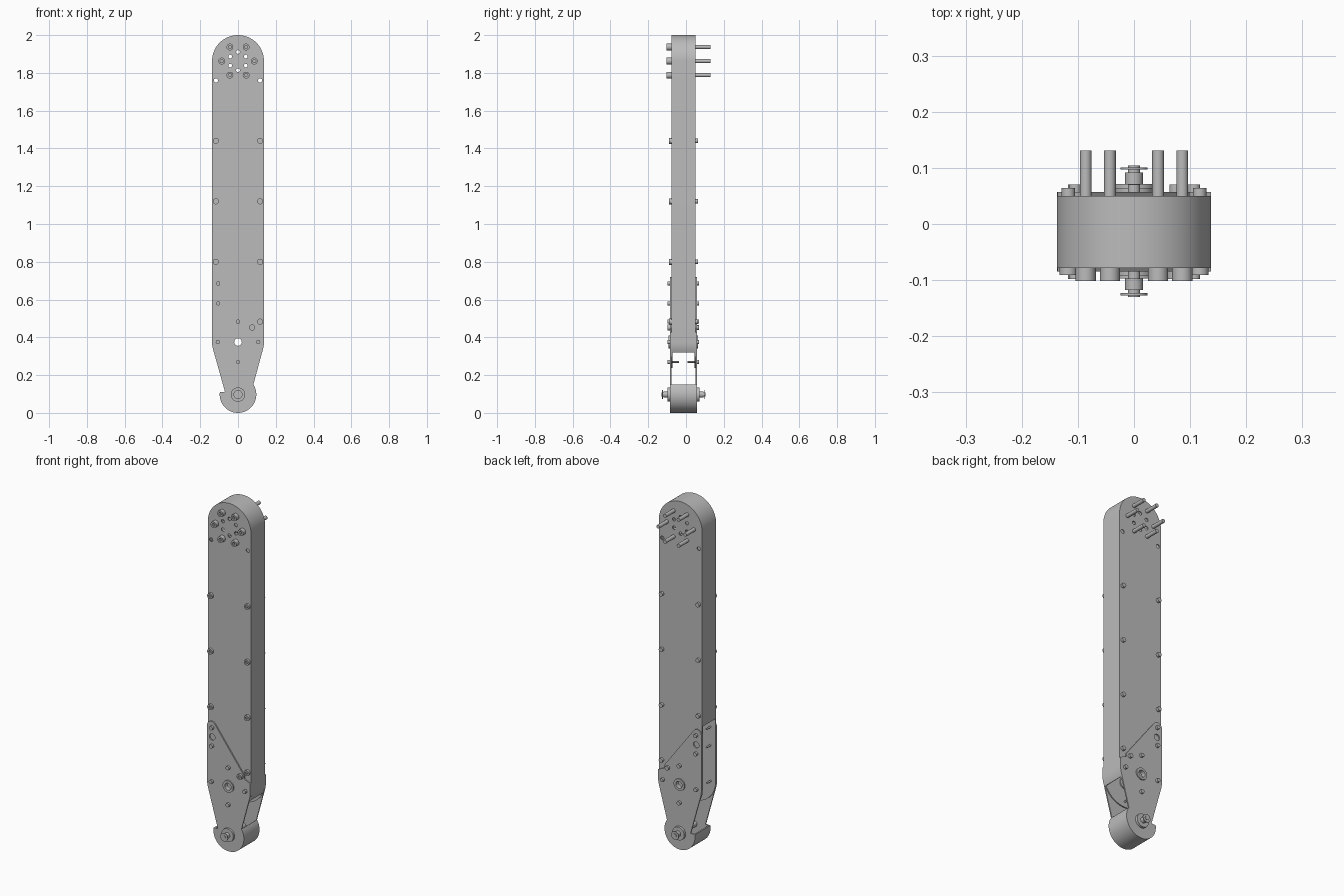
import bpy, bmesh
from math import sin, cos, pi, radians, sqrt
from mathutils import Matrix

if "Cube" in bpy.data.objects:
    bpy.data.objects.remove(bpy.data.objects["Cube"], do_unlink=True)

metal = bpy.data.materials.new("grey_metal")
GREY = (0.5, 0.5, 0.5, 1.0)
metal.diffuse_color = GREY
metal.use_nodes = True
metal.node_tree.nodes["Principled BSDF"].inputs["Base Color"].default_value = GREY


def arc(cx, cz, r, a0, a1, n=24):
    """Points along an arc, angles in degrees."""
    return [(cx + r * cos(radians(a0 + (a1 - a0) * i / n)),
             cz + r * sin(radians(a0 + (a1 - a0) * i / n))) for i in range(n + 1)]


def circle(x, z, r, n=24):
    return arc(x, z, r, 0, 360, n)[:-1]


def slab(outline, y0, y1, holes=()):
    """Mesh of an x-z outline with holes, extruded from y0 to y1."""
    curve = bpy.data.curves.new("tmp", 'CURVE')
    curve.dimensions, curve.fill_mode = '2D', 'BOTH'
    curve.extrude = (y1 - y0) / 2
    for pts in (outline, *holes):
        spline = curve.splines.new('POLY')
        spline.points.add(len(pts) - 1)
        for p, (x, z) in zip(spline.points, pts):
            p.co = (x, z, 0, 1)
        spline.use_cyclic_u = True
    tmp = bpy.data.objects.new("tmp", curve)
    bpy.context.collection.objects.link(tmp)
    bpy.context.view_layer.update()
    mesh = bpy.data.meshes.new_from_object(tmp)
    bpy.data.objects.remove(tmp, do_unlink=True)
    bpy.data.curves.remove(curve)
    mesh.transform(Matrix.Translation((0, (y0 + y1) / 2, 0)) @ Matrix.Rotation(pi / 2, 4, 'X'))
    return mesh


def part(name, *slabs):
    """Join slabs into one smooth-shaded object with sharp edges."""
    bm = bmesh.new()
    for args in slabs:
        piece = slab(*args)
        sub = bmesh.new()
        sub.from_mesh(piece)
        bmesh.ops.remove_doubles(sub, verts=sub.verts, dist=1e-6)
        bmesh.ops.recalc_face_normals(sub, faces=sub.faces)
        sub.to_mesh(piece)
        sub.free()
        bm.from_mesh(piece)
        bpy.data.meshes.remove(piece)
    mesh = bpy.data.meshes.new(name)
    bm.to_mesh(mesh)
    bm.free()
    mesh.materials.clear()
    mesh.materials.append(metal)
    for p in mesh.polygons:
        p.material_index = 0
    mesh.shade_smooth()
    mesh.set_sharp_from_angle(angle=radians(35))
    obj = bpy.data.objects.new(name, mesh)
    bpy.context.collection.objects.link(obj)
    return obj


R, TOP, PIVOT = 0.1375, 1.8625, 0.375     # arm half width, end arc centres
FRONT, BACK = -0.078, 0.050               # outer faces of the hollow arm
AXLE, RB = 0.097, 0.097                   # bottom guard centre and radius
T = 0.006                                 # sheet thickness

# Arm faces: rounded at both ends, with the top hole pattern and pivot hole
stadium = arc(0, TOP, R, 0, 180, 40) + arc(0, PIVOT, R, 180, 360, 40)
holes = [circle(0.048 * cos(radians(a)), TOP + 0.048 * sin(radians(a)), 0.010, 16)
         for a in range(30, 390, 60)]
holes += [circle(s * 0.117, 1.76, 0.011, 16) for s in (-1, 1)]
holes += [circle(0, PIVOT, 0.022)]
part("arm_front_face", (stadium, FRONT, FRONT + T, holes))
part("arm_back_face", (stadium, BACK - T, BACK, holes))

# Rim wall: open at the lower end, ending higher on the -x side
ri = R - T
rim = (arc(0, PIVOT, R, -24, 0, 6) + arc(0, TOP, R, 0, 180, 40) + [(-R, 0.74), (-ri, 0.74)]
       + arc(0, TOP, ri, 180, 0, 40) + arc(0, PIVOT, ri, 0, -24, 6))
part("arm_rim_wall", (rim, FRONT + T, BACK - T))

# Lower side plates: slanted top, tapered neck, hooked round foot
plate = (arc(-0.110, 0.692, 0.0275, 180, 35, 8) + arc(0.075, 0.452, 0.024, 35, -20, 6)
         + [(R, 0.425)] + arc(0, PIVOT, R, 0, -16, 4)
         + arc(0, AXLE, RB, 33, -188, 48) + [(-0.069, 0.112)]
         + arc(0, PIVOT, R, 196, 180, 4))
plate_holes = [circle(0, PIVOT, 0.022), circle(-0.105, 0.63, 0.018)]
part("front_lower_plate", (plate, FRONT - 0.007, FRONT, plate_holes))
part("back_lower_plate", (plate, BACK, BACK + 0.007, plate_holes))

# Curved guard between the plates at the foot
guard = arc(0, AXLE, RB, 33, -188, 48) + arc(0, AXLE, RB - 0.010, -188, 33, 48)
part("foot_guard", (guard, FRONT, BACK))


def socket_head(x, z, r, y0, y1):
    """Screw head facing -y with a hexagonal socket."""
    mid = y0 + (y1 - y0) * 0.6
    return [(circle(x, z, r), mid, y1),
            (circle(x, z, r), y0, mid, [circle(x, z, r * 0.5, 6)])]


# Six long mounting screws through the top
for i in range(6):
    x, z = 0.086 * cos(i * pi / 3), TOP + 0.086 * sin(i * pi / 3)
    part(f"mounting_screw_{i + 1}", *socket_head(x, z, 0.018, -0.102, FRONT),
         (circle(x, z, 0.0105), FRONT, 0.131))

# Screws that hold the faces together along the edges
edge = [(s * 0.117, z) for z in (1.44, 1.12, 0.80) for s in (-1, 1)] + [(0.117, 0.483)]
for i, (x, z) in enumerate(edge):
    part(f"edge_screw_{i + 1}", *socket_head(x, z, 0.016, -0.091, FRONT),
         (circle(x, z, 0.007, 12), FRONT, BACK),
         (circle(x, z, 0.012), BACK, 0.064))
part("corner_screw", *socket_head(0.075, 0.452, 0.016, -0.098, -0.085),
     (circle(0.075, 0.452, 0.007, 12), -0.085, 0.057),
     (circle(0.075, 0.452, 0.012), 0.057, 0.070))

# Short screws of the lower plates, one on each face
short = [(-0.105, 0.685), (-0.105, 0.58), (0, 0.483), (-0.107, 0.375), (0.107, 0.375), (0, 0.27)]
for i, (x, z) in enumerate(short):
    part(f"front_plate_screw_{i + 1}", (circle(x, z, 0.011), -0.098, -0.085),
         (circle(x, z, 0.005, 12), -0.085, -0.036))
    part(f"back_plate_screw_{i + 1}", (circle(x, z, 0.011), 0.057, 0.070),
         (circle(x, z, 0.005, 12), 0.008, 0.057))

# Pivot bearings, open in the middle
for name, y0, y1 in (("front", -0.092, -0.066), ("back", 0.038, 0.064)):
    part(f"{name}_pivot_bearing", (circle(0, PIVOT, 0.034, 32), y0, y1, [circle(0, PIVOT, 0.020)]))

# Foot axle with flanges and retaining washers at both ends
part("foot_axle", (circle(0, AXLE, 0.016), -0.118, 0.092),
     (circle(0, AXLE, 0.011), -0.130, -0.118), (circle(0, AXLE, 0.011), 0.092, 0.104))
for name, f0, f1, w0, w1 in (("front", -0.097, -0.085, -0.127, -0.123),
                             ("back", 0.057, 0.071, 0.097, 0.101)):
    part(f"{name}_axle_flange", (circle(0, AXLE, 0.038, 32), f0, f1))
    part(f"{name}_axle_washer", (circle(0, AXLE, 0.024), w0, w1))
